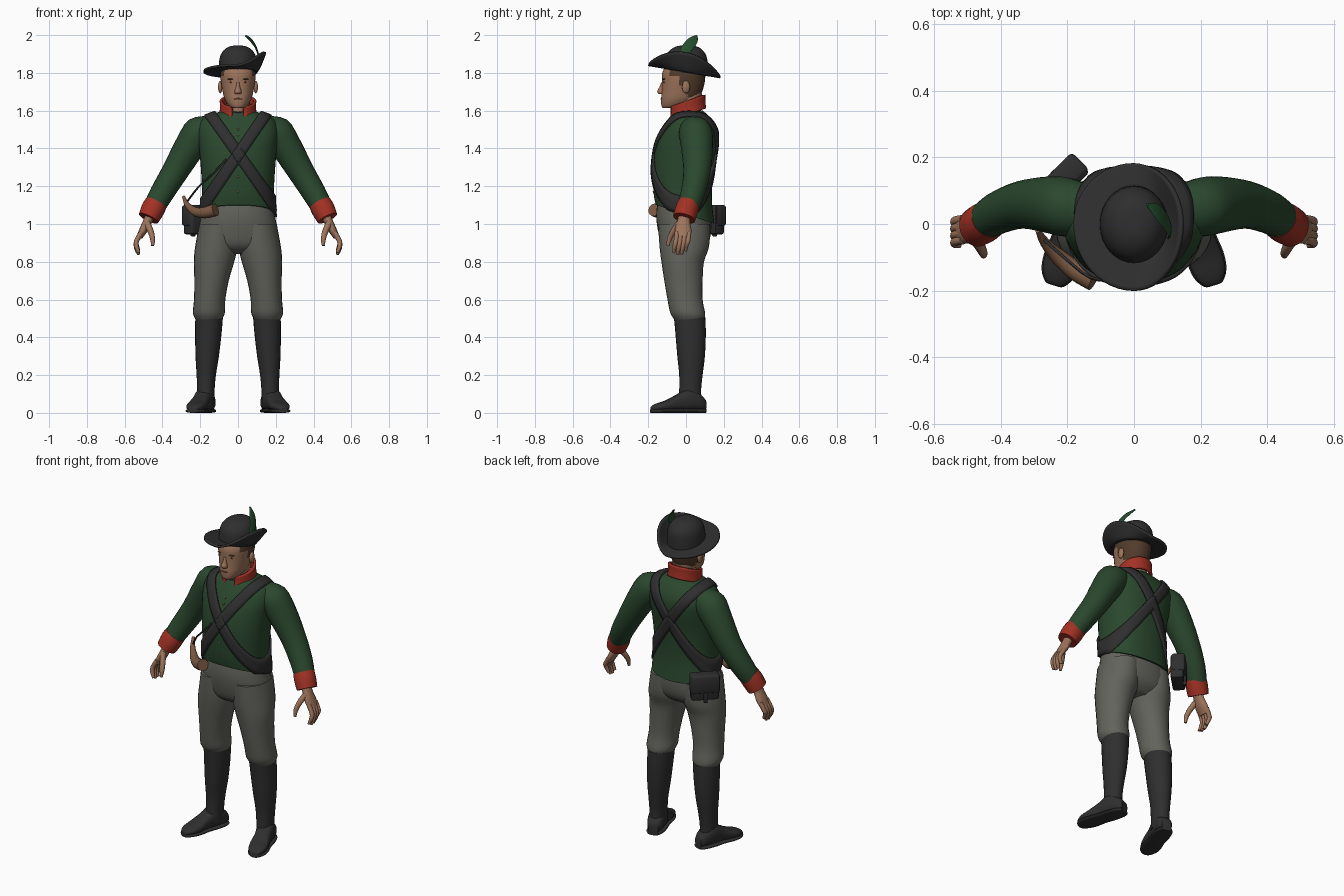
import bpy, bmesh, math
from mathutils import Vector, Matrix
from mathutils.bvhtree import BVHTree

if "Cube" in bpy.data.objects:
    bpy.data.objects.remove(bpy.data.objects["Cube"])

def mat(name, *c):
    m = bpy.data.materials.new(name)
    m.diffuse_color = (*c, 1)
    m.use_nodes = True
    m.node_tree.nodes["Principled BSDF"].inputs["Base Color"].default_value = m.diffuse_color
    return m

BLACK = mat("black leather", .028, .028, .029)
GREEN = mat("jacket green", .023, .064, .027)
RED = mat("facing red", .36, .031, .018)
GREY = mat("trouser grey", .125, .125, .108)
SKIN = mat("skin", .34, .175, .105)
HAIR = mat("hair brown", .085, .045, .025)
HORN = mat("horn brown", .2, .1, .055)
FEATHER = mat("feather green", .018, .075, .027)
LIP = mat("lip", .22, .09, .06)

def finish(name, bm, *mats, mirror=False, thick=0):
    bmesh.ops.recalc_face_normals(bm, faces=bm.faces)
    me = bpy.data.meshes.new(name)
    bm.to_mesh(me)
    bm.free()
    ob = bpy.data.objects.new(name, me)
    bpy.context.collection.objects.link(ob)
    for m in mats:
        me.materials.append(m)
    if thick:
        s = ob.modifiers.new("thickness", "SOLIDIFY")
        s.thickness, s.offset = thick, 0
    if mirror:
        ob.modifiers.new("mirror", "MIRROR").use_clip = False
    return ob

# A ring is centre + two half-axis vectors, packed as nine numbers
def flat(z, cx, rx, yf, yb, tilt=0):
    cy, ry = (yf + yb) / 2, (yb - yf) / 2
    return (cx, cy, z + tilt * cy, rx, 0, 0, 0, ry, tilt * ry)

def along(pts, ref=(0, 1, 0)):
    out = []
    for i, p in enumerate(pts):
        t = (Vector(pts[min(i + 1, len(pts) - 1)][:3]) - Vector(pts[max(i - 1, 0)][:3])).normalized()
        u = Vector(ref).cross(t).normalized()
        v = t.cross(u)
        out.append((*p[:3], *(u * p[3]), *(v * p[-1])))
    return out

def loft_bm(rings, n=24, p=1.0, steps=3, caps=True):
    fine = []
    for i in range(len(rings) - 1):
        a, b, c, d = (rings[max(0, min(len(rings) - 1, i + k))] for k in (-1, 0, 1, 2))
        for s in range(steps):
            t = s / steps
            fine.append([.5 * (2 * q + (r - o) * t + (2 * o - 5 * q + 4 * r - e) * t * t
                               + (3 * q - o - 3 * r + e) * t ** 3) for o, q, r, e in zip(a, b, c, d)])
    fine.append(rings[-1])
    bm = bmesh.new()
    rows = []
    f = lambda x: math.copysign(abs(x) ** p, x)
    for r in fine:
        c, u, v = Vector(r[:3]), Vector(r[3:6]), Vector(r[6:9])
        rows.append([bm.verts.new(c + u * f(math.cos(math.tau * k / n)) + v * f(math.sin(math.tau * k / n)))
                     for k in range(n)])
    for a, b in zip(rows, rows[1:]):
        for k in range(n):
            bm.faces.new((a[k], a[(k + 1) % n], b[(k + 1) % n], b[k]))
    if caps:
        bm.faces.new(rows[0])
        bm.faces.new(rows[-1])
    return bm

def loft(name, rings, m, mirror=False, **kw):
    return finish(name, loft_bm(rings, **kw), m, mirror=mirror)

def ball(name, loc, scale, m, mirror=False):
    bm = bmesh.new()
    bmesh.ops.create_uvsphere(bm, u_segments=14, v_segments=8, radius=1,
                              matrix=Matrix.Translation(loc) @ Matrix.Diagonal((*scale, 1)))
    return finish(name, bm, m, mirror=mirror)

# Jacket body and sleeves
bm = loft_bm([flat(1.05, 0, .2, -.16, .15, -.32), flat(1.15, 0, .19, -.172, .137, -.1),
              flat(1.3, 0, .197, -.175, .145), flat(1.42, 0, .208, -.158, .163),
              flat(1.5, 0, .215, -.125, .162), flat(1.56, 0, .185, -.088, .13),
              flat(1.6, 0, .08, -.06, .09)], n=40, p=.88, steps=4)
bmesh.ops.recalc_face_normals(bm, faces=bm.faces)
tree = BVHTree.FromBMesh(bm)
finish("jacket_body", bm, GREEN)
loft("jacket_sleeve", along([(.13, .04, 1.52, .06, .07), (.2, .05, 1.485, .09, .088), (.255, .058, 1.41, .082, .085),
                             (.335, .058, 1.275, .07, .072), (.405, .035, 1.16, .063, .064),
                             (.455, .003, 1.07, .055, .055)]), GREEN, True)
loft("cuff", along([(.434, .015, 1.108, .06, .058), (.452, .003, 1.075, .062, .061),
                    (.474, -.01, 1.03, .056, .06)]), RED, True)

# Collar, open at the front, with neck cloth
bm = loft_bm([flat(1.575, 0, .092, -.085, .1, .36), flat(1.61, 0, .089, -.08, .096, .36),
              flat(1.65, 0, .09, -.08, .095, .36)], n=36, caps=False)
bmesh.ops.delete(bm, geom=[f for f in bm.faces if f.calc_center_median().y < 0
                           and abs(f.calc_center_median().x) < .024], context="FACES")
finish("collar", bm, RED, thick=.014)
loft("neck", [flat(1.54, 0, .065, -.06, .08), flat(1.6, 0, .062, -.065, .08), flat(1.69, 0, .065, -.06, .085)], SKIN)
loft("neck_cloth", [flat(1.545, 0, .06, -.085, .07), flat(1.605, 0, .066, -.07, .08, .2)], BLACK)

# Head with hair coloured by region
bm = loft_bm([flat(1.613, 0, .028, -.122, -.05), flat(1.625, 0, .048, -.13, 0), flat(1.66, 0, .07, -.132, .06),
              flat(1.7, 0, .081, -.128, .085), flat(1.75, 0, .09, -.127, .099),
              flat(1.8, 0, .094, -.126, .102), flat(1.85, 0, .085, -.1, .09)], n=36, p=.93)
for f in bm.faces:
    c = f.calc_center_median()
    f.material_index = int((c.y > .005 and c.z > 1.67) or (c.y > -.045 and c.z > 1.725) or (c.y > -.085 and c.z > 1.775))
finish("head", bm, SKIN, HAIR)
loft("nose", [flat(1.688, 0, .016, -.143, -.11), flat(1.7, 0, .019, -.153, -.11), flat(1.725, 0, .011, -.141, -.11),
              flat(1.75, 0, .008, -.131, -.11)], SKIN, n=12)
ball("ear", (.094, 0, 1.725), (.012, .021, .033), SKIN, True)
ball("brow", (.036, -.116, 1.767), (.02, .009, .004), HAIR, True)
ball("eye", (.034, -.114, 1.75), (.011, .007, .005), HAIR, True)
ball("mouth", (0, -.128, 1.662), (.022, .007, .005), LIP)

# Hat: domed crown and a brim turned up on one side
loft("hat_crown", [flat(1.8, 0, .103, -.118, .115, -.16), flat(1.85, 0, .101, -.114, .115, -.1),
                   flat(1.895, 0, .092, -.103, .108, -.05), flat(1.928, 0, .067, -.075, .08),
                   flat(1.943, 0, .032, -.04, .045), flat(1.945, 0, .004, -.004, .004)], BLACK, n=32)
bm = bmesh.new()
rows = []
for j in range(9):
    t = j / 8
    row = []
    for k in range(48):
        a = math.tau * k / 48
        ca, sa = math.cos(a), math.sin(a)
        x = ca * (.098 + t * (.046 if ca > 0 else .084))
        y = sa * (.112 + t * (.07 if sa > 0 else .088))
        row.append(bm.verts.new((x, y, 1.808 - .17 * y + .1 * max(0, ca) ** 1.6 * t ** 1.3)))
    rows.append(row)
for a, b in zip(rows, rows[1:]):
    for k in range(48):
        bm.faces.new((a[k], a[(k + 1) % 48], b[(k + 1) % 48], b[k]))
finish("hat_brim", bm, BLACK, thick=.012)
W = Vector((.1, .8, -.45)).normalized()
loft("feather", [(*c, *(W * w), .004, 0, .002) for *c, w in
                 [(.104, -.04, 1.84, .006), (.108, -.02, 1.89, .022), (.092, .012, 1.94, .029),
                  (.066, .04, 1.975, .024), (.04, .058, 1.998, .004)]], FEATHER, n=12)

# Hands: palm, curled fingers, thumb
loft("palm", along([(.458, -.002, 1.06, .03, .034), (.478, -.012, 1.015, .024, .034), (.5, -.015, .97, .022, .044),
                    (.522, -.016, .93, .016, .04)]), SKIN, True, n=16)
for i, dz in enumerate((.01, 0, .002, .02)):
    y = -.048 + .021 * i
    loft("finger_%d" % (i + 1), along([(.512, y, .955, .013), (.537, y - .005, .91, .013),
                                       (.538, y - .012, .872 + dz, .012), (.525, y - .017, .838 + dz, .008)]),
         SKIN, True, n=10)
loft("thumb", along([(.482, -.035, 1.005, .018), (.462, -.068, .96, .016), (.452, -.088, .92, .013),
                     (.452, -.096, .885, .008)]), SKIN, True, n=10)

# Trousers
loft("trouser_seat", [flat(1.12, 0, .178, -.15, .12), flat(1.04, 0, .196, -.158, .132), flat(.95, 0, .211, -.145, .132),
                      flat(.88, 0, .2, -.12, .11), flat(.84, 0, .12, -.06, .06)], GREY, n=32, p=.9)
loft("trouser_leg", [flat(1.0, .105, .1, -.148, .128), flat(.88, .115, .112, -.14, .122), flat(.8, .127, .107, -.13, .095),
                     flat(.7, .14, .091, -.115, .088), flat(.6, .15, .083, -.098, .088), flat(.535, .154, .085, -.085, .1),
                     flat(.505, .155, .076, -.07, .1), flat(.48, .155, .06, -.05, .085)], GREY, True)

# Boots: shaft, foot and flat sole
loft("boot_shaft", [flat(.505, .153, .073, -.064, .102), flat(.42, .157, .07, -.056, .105), flat(.3, .163, .062, -.046, .1),
                    flat(.2, .168, .051, -.036, .088), flat(.12, .17, .046, -.036, .08), flat(.05, .17, .044, -.04, .085)],
     BLACK, True)
D = Vector((.09, -.29, 0)).normalized()
S = Vector((-D.y, D.x, 0))
for name, low, mul in (("boot_foot", .012, 1), ("boot_sole", 0, 0)):
    rings = []
    for s, w, h in ((0, .028, .07), (.03, .044, .1), (.09, .05, .13), (.15, .047, .1), (.21, .053, .068),
                    (.26, .047, .052), (.293, .026, .036), (.298, .008, .02)):
        c, hh = Vector((.152, .1, 0)) + D * s, (h - low) / 2 if mul else .011
        rings.append((c.x, c.y, low + hh, *(S * (w if mul else w + .004)), 0, 0, hh))
    loft(name, rings, BLACK, True, n=20, p=.75)

# Crossed shoulder straps wrapped round the jacket
def strap(name, shoulder, hip, half=.03, n=80):
    a, b = Vector(shoulder), Vector(hip)
    c, d = (a + b) / 2, (b - a).normalized()
    side = d.cross(Vector((0, 1, 0)))
    bm = bmesh.new()
    rows = []
    for k in range(n):
        t = math.tau * k / n
        ray = d * math.cos(t) + Vector((0, 1, 0)) * math.sin(t)
        row = []
        for w in (-1, -.33, .33, 1):
            hit, nor, _, _ = tree.ray_cast(c + side * half * w, ray)
            row.append(bm.verts.new(hit + ray * .007))
        rows.append(row)
    for k in range(n):
        r, q = rows[k], rows[(k + 1) % n]
        for j in range(3):
            bm.faces.new((r[j], r[j + 1], q[j + 1], q[j]))
    finish(name, bm, BLACK, thick=.012)

strap("pouch_strap", (.15, 0, 1.585), (-.19, 0, 1.09))
strap("cross_strap", (-.15, 0, 1.585), (.2, 0, 1.09))

# Cartridge pouch with flap and tab
def box(name, loc, size, rot, bevel):
    bm = bmesh.new()
    bmesh.ops.create_cube(bm, size=1, matrix=Matrix.Translation(loc) @ Matrix.Rotation(rot, 4, "Z")
                          @ Matrix.Diagonal((*size, 1)))
    bmesh.ops.bevel(bm, geom=bm.edges[:], offset=bevel, segments=2, affect="EDGES", profile=.5)
    finish(name, bm, BLACK)

R = math.radians(45)
box("pouch", (-.212, .126, 1.02), (.155, .07, .15), R, .012)
box("pouch_flap", (-.218, .132, 1.045), (.163, .074, .11), R, .012)
box("pouch_tab", (-.238, .152, .965), (.022, .02, .06), R, .004)

# Powder horn, its cord and jacket buttons
loft("powder_horn", along([(-.288, -.02, 1.145, .008), (-.268, -.055, 1.1, .015), (-.225, -.1, 1.065, .024),
                           (-.175, -.14, 1.06, .03), (-.12, -.168, 1.075, .034)], (0, 0, 1)), HORN, n=16)
loft("horn_cord", along([(-.06, -.168, 1.345, .005), (-.13, -.162, 1.27, .005), (-.21, -.1, 1.195, .005),
                         (-.272, -.045, 1.115, .005)]), BLACK, n=8)
for z in (1.5, 1.47, 1.25, 1.17):
    hit = tree.ray_cast(Vector((0, -1, z)), Vector((0, 1, 0)))[0]
    ball("button", hit, (.006, .004, .006), HORN)

# Smooth shading with crisp edges
for ob in bpy.context.collection.objects:
    ob.select_set(True)
    bpy.context.view_layer.objects.active = ob
bpy.ops.object.shade_smooth_by_angle(angle=math.radians(45))
